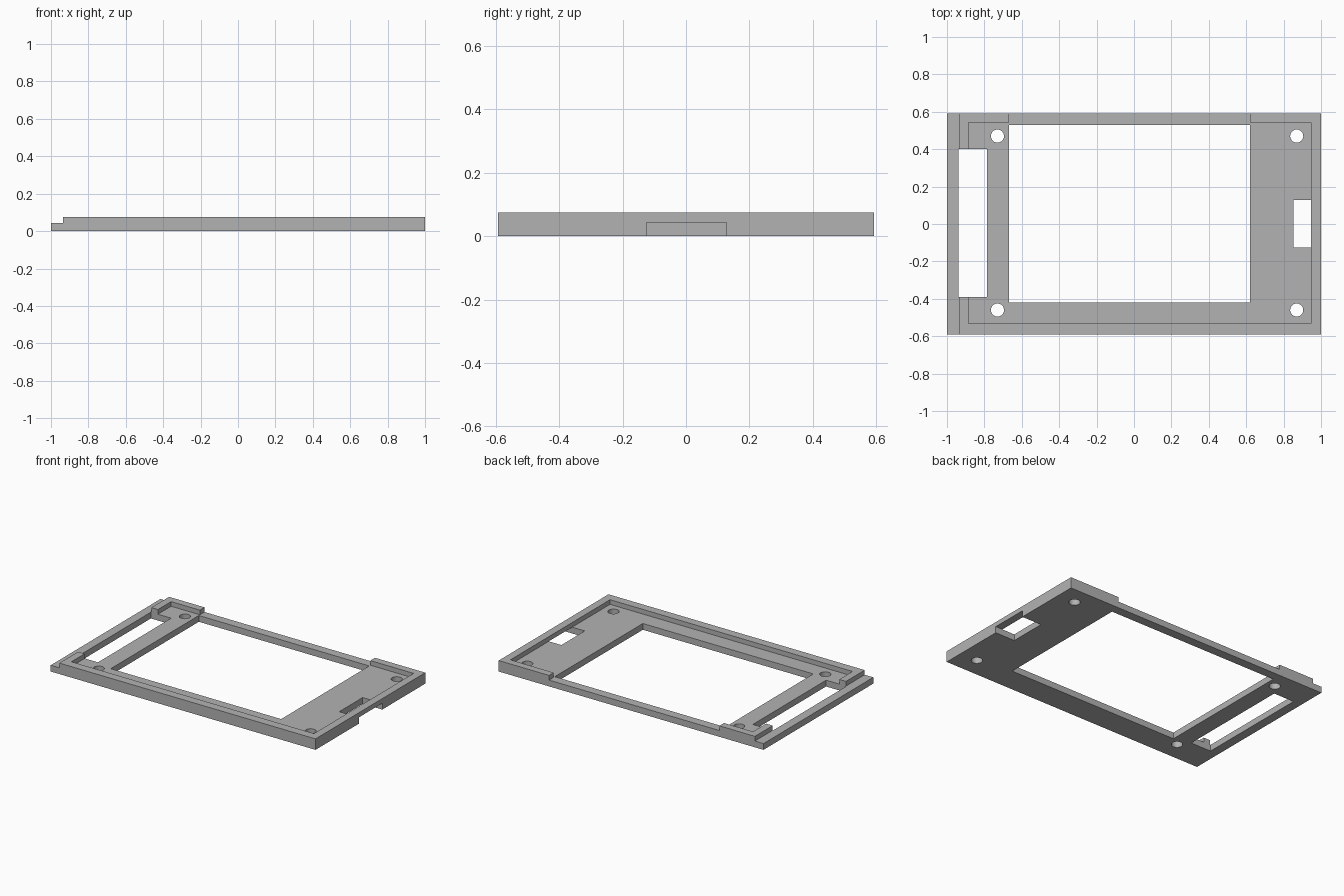
import bpy
import math

default = bpy.data.objects.get("Cube")
if default:
    bpy.data.objects.remove(default, do_unlink=True)

HEIGHT = 0.075   # top of the rim
FLOOR = 0.043    # top of the base plate
OUT = 0.2        # overshoot of the cutters
HALF_Y = 0.592

grey = bpy.data.materials.new("plain grey")
grey.use_nodes = True
colour = (0.45, 0.45, 0.45, 1)
grey.diffuse_color = colour
grey.node_tree.nodes["Principled BSDF"].inputs["Base Color"].default_value = colour


def box(name, x, y, z):
    """Box from (min, max) ranges on each axis."""
    ranges = (x, y, z)
    bpy.ops.mesh.primitive_cube_add(size=1, location=[(a + b) / 2 for a, b in ranges])
    ob = bpy.context.object
    ob.name = name
    ob.scale = [b - a for a, b in ranges]
    bpy.ops.object.transform_apply(location=True, rotation=False, scale=True)
    return ob


def cut(target, cutter):
    """Subtract the cutter from the target, then discard it."""
    cutter.hide_render = True
    mod = target.modifiers.new("cut", 'BOOLEAN')
    mod.operation = 'DIFFERENCE'
    mod.solver = 'EXACT'
    mod.object = cutter
    bpy.context.view_layer.objects.active = target
    bpy.ops.object.modifier_apply(modifier=mod.name)
    bpy.data.objects.remove(cutter, do_unlink=True)


# Solid block the bezel is carved from
frame = box("bezel_frame", (-1, 1), (-HALF_Y, HALF_Y), (0, HEIGHT))
frame.data.materials.append(grey)

above = (FLOOR, HEIGHT + OUT)
through = (-OUT, HEIGHT + OUT)
slot_y = (-0.39, 0.4)
window_x = (-0.667, 0.62)
notch_y = (-0.125, 0.128)

# Recesses down to the plate, then openings right through it
cuts = [
    ("left_step", (-1 - OUT, -0.935), (-1, 1), above),
    ("recess", (-0.885, 0.947), (-0.533, 0.542), above),
    ("left_rim_gap", (-1 - OUT, -0.8), slot_y, above),
    ("back_rim_gap", window_x, (0.5, 1), above),
    ("screen_window", window_x, (-0.42, 0.53), through),
    ("connector_slot", (-0.938, -0.785), slot_y, through),
    ("port_hole", (0.852, 0.947), notch_y, through),
    ("port_notch", (0.9, 1 + OUT), notch_y, (-OUT, FLOOR)),
]
for spec in cuts:
    cut(frame, box(*spec))

# Four corner screw holes
for x in (-0.73, 0.87):
    for y in (-0.46, 0.47):
        bpy.ops.mesh.primitive_cylinder_add(vertices=32, radius=0.035, depth=1, location=(x, y, 0))
        cut(frame, bpy.context.object)

# Crisp edges with rounded hole walls
bpy.ops.object.select_all(action='DESELECT')
frame.select_set(True)
bpy.context.view_layer.objects.active = frame
bpy.ops.object.shade_smooth_by_angle(angle=math.radians(30))
